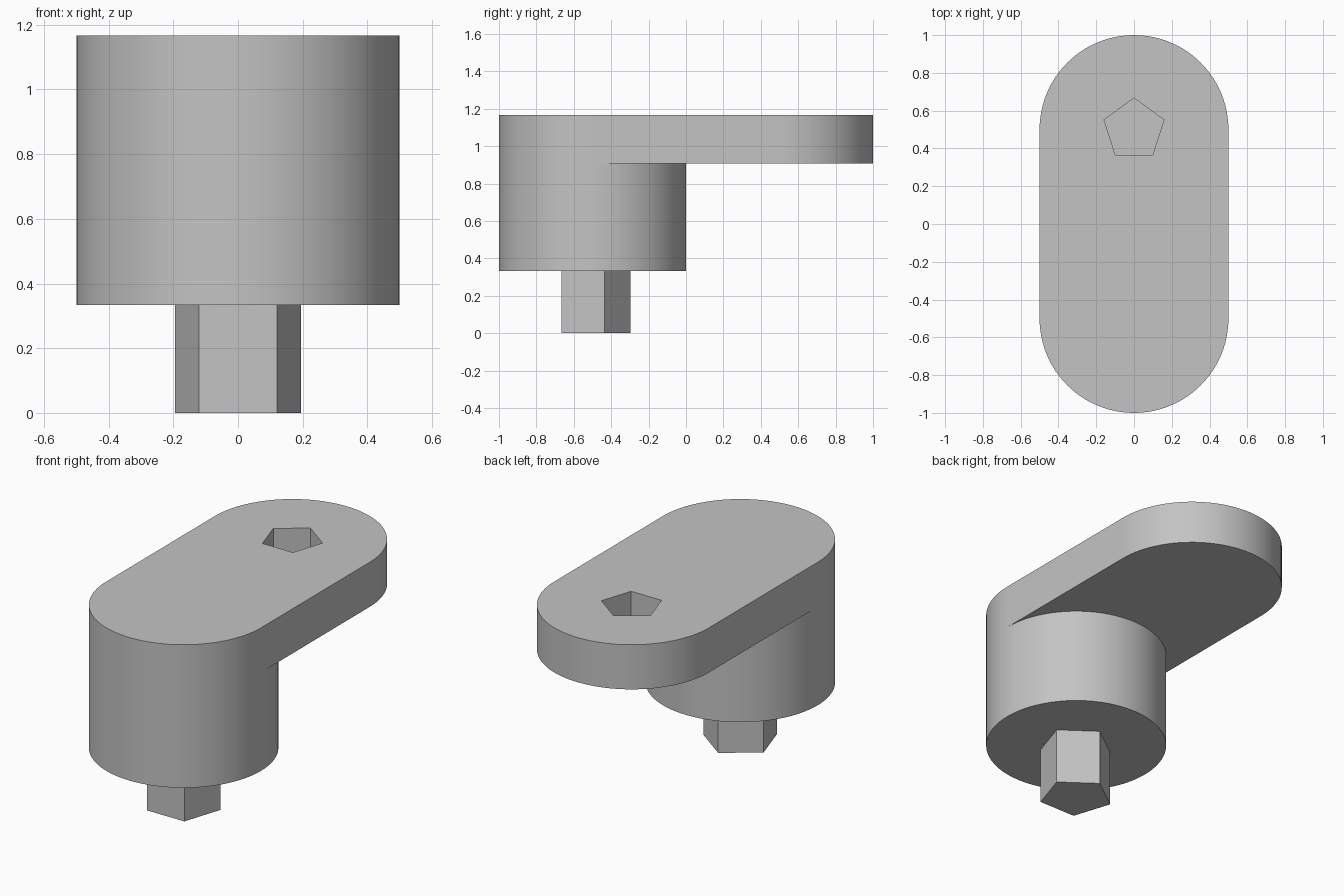
import bpy, bmesh
from math import pi, sin, cos, radians

cube = bpy.data.objects.get("Cube")
if cube:
    bpy.data.objects.remove(cube, do_unlink=True)

R = 0.5                              # radius of the column and arm ends
TOP, UNDER, BASE = 1.167, 0.907, 0.334
PEG_R, SOCKET_R, SOCKET_DEPTH = 0.204, 0.167, 0.2
SEG = 48                             # segments per half circle

grey = bpy.data.materials.new("grey")
grey.use_nodes = True
color = (0.55, 0.55, 0.55, 1)
grey.diffuse_color = color
grey.node_tree.nodes["Principled BSDF"].inputs["Base Color"].default_value = color


def make_object(name, bm):
    bmesh.ops.recalc_face_normals(bm, faces=bm.faces)
    mesh = bpy.data.meshes.new(name)
    bm.to_mesh(mesh)
    bm.free()
    mesh.materials.append(grey)
    obj = bpy.data.objects.new(name, mesh)
    bpy.context.collection.objects.link(obj)
    return obj


def pentagon_prism(name, radius, y, z0, z1):
    bm = bmesh.new()
    ring = [bm.verts.new((radius * sin(2 * pi * i / 5),
                          y + radius * cos(2 * pi * i / 5), z0)) for i in range(5)]
    face = bm.faces.new(ring)
    new = bmesh.ops.extrude_face_region(bm, geom=[face])["geom"]
    bmesh.ops.translate(bm, vec=(0, 0, z1 - z0),
                        verts=[g for g in new if isinstance(g, bmesh.types.BMVert)])
    return make_object(name, bm)


def half_circle(y, side):
    # From +x to -x, bulging forward (side -1) or backward (side 1)
    return [(R * cos(pi * i / SEG), y + side * R * sin(pi * i / SEG))
            for i in range(SEG + 1)]


# Crank body: rounded arm running flush into a round column at the front
bm = bmesh.new()


def ring(points, z):
    return [bm.verts.new((x, y, z)) for x, y in points]


def wall(upper, lower):
    for i in range(len(upper) - 1):
        bm.faces.new((upper[i], upper[i + 1], lower[i + 1], lower[i]))


front, back, inner = half_circle(-R, -1), half_circle(R, 1), half_circle(-R, 1)
front_top, front_base = ring(front, TOP), ring(front, BASE)
back_top, back_under = ring(back, TOP), ring(back, UNDER)
inner_under = ring(inner, UNDER)
inner_base = [front_base[0]] + ring(inner[1:-1], BASE) + [front_base[-1]]

wall(back_top, back_under)
wall(inner_under, inner_base)
wall(front_top[1:-1], front_base[1:-1])
for a, b in ((0, 1), (-1, -2)):
    # Tangent strip of the column, then the straight side of the arm
    bm.faces.new((front_top[a], inner_under[a], front_base[a],
                  front_base[b], front_top[b]))
    bm.faces.new((front_top[a], inner_under[a], back_under[a], back_top[a]))
bm.faces.new(front_top + back_top[::-1])
bm.faces.new(inner_under + back_under[::-1])
bm.faces.new(front_base + inner_base[-2:0:-1])
body = make_object("crank_body", bm)

# Blind pentagonal socket cut into the arm
cutter = pentagon_prism("socket_cutter", SOCKET_R, R, TOP - SOCKET_DEPTH, TOP + 0.1)
cutter.hide_render = True
cut = body.modifiers.new("socket", "BOOLEAN")
cut.operation = "DIFFERENCE"
cut.solver = "EXACT"
cut.object = cutter
bpy.context.view_layer.objects.active = body
bpy.ops.object.modifier_apply(modifier=cut.name)
bpy.data.objects.remove(cutter, do_unlink=True)

# Pentagonal drive peg under the column
pentagon_prism("drive_peg", PEG_R, -R, 0, BASE + 0.02)

# Smooth round walls, crisp edges
bpy.ops.object.select_all(action="DESELECT")
body.select_set(True)
bpy.context.view_layer.objects.active = body
bpy.ops.object.shade_smooth_by_angle(angle=radians(30))
